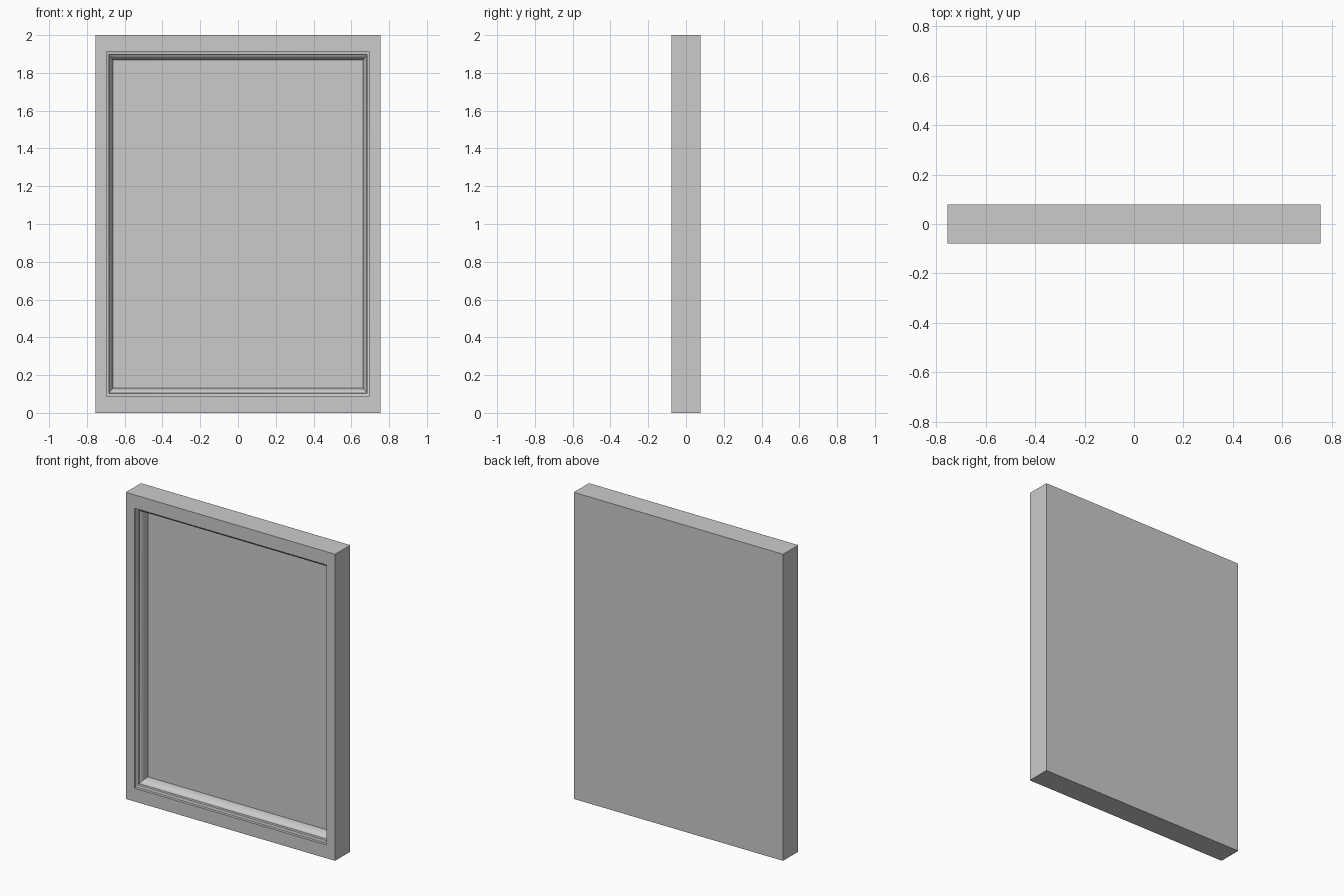
import bpy, bmesh, math

if "Cube" in bpy.data.objects:
    bpy.data.objects.remove(bpy.data.objects["Cube"])

HX, HY, H = 0.755, 0.078, 2.0      # half width, half depth, height
XS = 0.7                           # side moulding is narrower than top and bottom

# moulding profile: (inset from edge in z, depth behind the front)
profile = [(0, 0), (0.087, 0), (0.087, 0.018), (0.103, 0.022), (0.105, 0.034)]
# rounded ramp falling to the panel
for i in range(1, 9):
    a = math.pi / 2 * i / 8
    profile.append((0.105 + 0.027 * math.sin(a) ** 1.2, 0.034 + 0.062 * (1 - math.cos(a))))

bm = bmesh.new()


def ring(inset, y):
    x = HX - inset * XS
    return [bm.verts.new(c) for c in ((-x, y, inset), (x, y, inset),
                                      (x, y, H - inset), (-x, y, H - inset))]


# back, outer sides, border, moulding and recessed panel
rings = [ring(0, HY)] + [ring(i, -HY + d) for i, d in profile]
bm.faces.new(rings[0])
for a, b in zip(rings, rings[1:]):
    for k in range(4):
        n = (k + 1) % 4
        bm.faces.new((a[k], a[n], b[n], b[k]))
bm.faces.new(rings[-1])
bmesh.ops.recalc_face_normals(bm, faces=bm.faces)

mesh = bpy.data.meshes.new("framed_panel")
bm.to_mesh(mesh)
bm.free()
panel = bpy.data.objects.new("framed_panel", mesh)
bpy.context.collection.objects.link(panel)
bpy.context.view_layer.objects.active = panel
panel.select_set(True)
bpy.ops.object.shade_smooth_by_angle(angle=math.radians(30))
